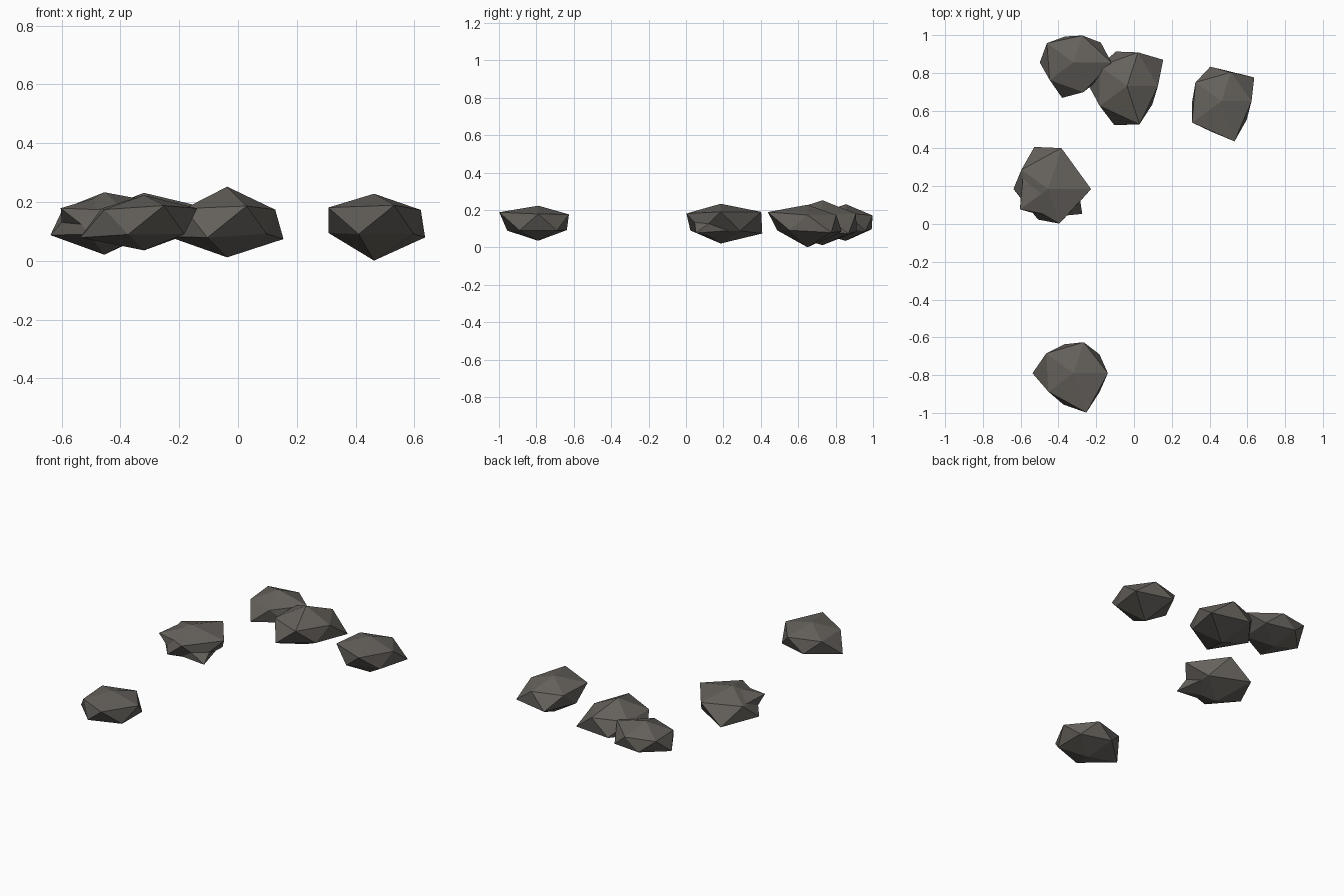
import bpy, bmesh, math

if "Cube" in bpy.data.objects:
    bpy.data.objects.remove(bpy.data.objects["Cube"])

stone = bpy.data.materials.new("dark_stone")
stone.diffuse_color = (0.13, 0.12, 0.107, 1)
stone.use_nodes = True
stone.node_tree.nodes["Principled BSDF"].inputs["Base Color"].default_value = stone.diffuse_color

FLATTEN = 0.5
CENTRE_Z = 0.133


def ring_order(v):
    angle = round(math.degrees(math.atan2(v.co.y, v.co.x))) % 360
    return (round(v.co.z, 2), angle)


def rock(name, x, y, bottom, lower, upper, top):
    """Flattened icosahedron; each corner is pushed to its own radius.
    lower ring starts at 36 degrees, upper ring at 0 degrees."""
    bm = bmesh.new()
    bmesh.ops.create_icosphere(bm, subdivisions=1, radius=1)
    radii = [bottom, *lower, *upper, top]
    for v, r in zip(sorted(bm.verts, key=ring_order), radii):
        v.co = v.co.normalized() * r
        v.co.z *= FLATTEN
    mesh = bpy.data.meshes.new(name)
    bm.to_mesh(mesh)
    bm.free()
    mesh.materials.append(stone)
    obj = bpy.data.objects.new(name, mesh)
    obj.location = (x, y, CENTRE_Z)
    bpy.context.collection.objects.link(obj)


# Lone rock at the front
rock("front_rock", -0.32, -0.79, 0.195,
     (0.19, 0.18, 0.243, 0.195, 0.19), (0.203, 0.193, 0.2, 0.185, 0.245), 0.18)
# Two rocks grown into each other on the left
rock("left_rock", -0.455, 0.185, 0.225,
     (0.2, 0.262, 0.205, 0.19, 0.19), (0.255, 0.255, 0.195, 0.155, 0.215), 0.2)
rock("left_inner_rock", -0.455, 0.185, 0.18,
     (0.18, 0.18, 0.16, 0.16, 0.25), (0.18, 0.18, 0.18, 0.205, 0.17), 0.18)
# Three rocks at the back
rock("back_left_rock", -0.32, 0.855, 0.196,
     (0.2, 0.162, 0.2, 0.22, 0.18), (0.224, 0.168, 0.195, 0.175, 0.185), 0.196)
rock("back_middle_rock", -0.037, 0.73, 0.243,
     (0.265, 0.215, 0.225, 0.243, 0.185), (0.183, 0.21, 0.2, 0.2, 0.238), 0.238)
rock("back_right_rock", 0.463, 0.65, 0.265,
     (0.24, 0.215, 0.173, 0.19, 0.185), (0.178, 0.18, 0.19, 0.215, 0.25), 0.19)
